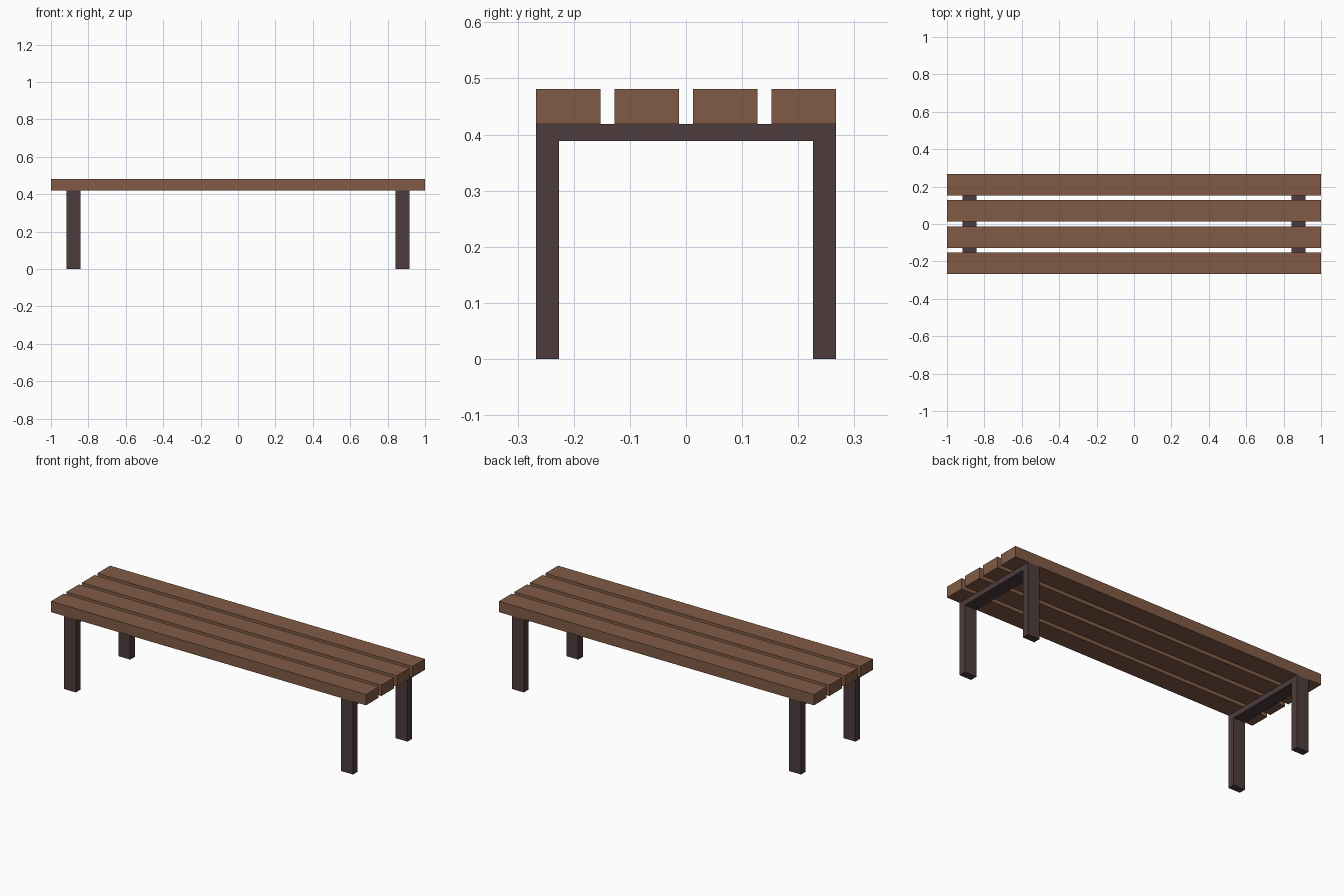
import bpy, bmesh

if "Cube" in bpy.data.objects:
    bpy.data.objects.remove(bpy.data.objects["Cube"])


def material(name, color):
    m = bpy.data.materials.new(name)
    m.diffuse_color = color
    m.use_nodes = True
    m.node_tree.nodes["Principled BSDF"].inputs["Base Color"].default_value = m.diffuse_color
    return m


def finish(name, bm, mat):
    bmesh.ops.recalc_face_normals(bm, faces=bm.faces)
    mesh = bpy.data.meshes.new(name)
    bm.to_mesh(mesh)
    bm.free()
    mesh.materials.append(mat)
    obj = bpy.data.objects.new(name, mesh)
    bpy.context.collection.objects.link(obj)
    return obj


def plank(name, y, mat):
    bm = bmesh.new()
    bmesh.ops.create_cube(bm, size=1)
    bmesh.ops.scale(bm, vec=(LENGTH, PLANK_W, TOP - SEAT_Z), verts=bm.verts)
    bmesh.ops.translate(bm, vec=(0, y, (TOP + SEAT_Z) / 2), verts=bm.verts)
    return finish(name, bm, mat)


def leg_frame(name, x, mat):
    # Upside-down U profile in the YZ plane, extruded along x
    o, i = HALF_D, HALF_D - LEG_T
    profile = [(-o, 0), (-i, 0), (-i, RAIL_Z), (i, RAIL_Z),
               (i, 0), (o, 0), (o, SEAT_Z), (-o, SEAT_Z)]
    bm = bmesh.new()
    face = bm.faces.new([bm.verts.new((x - LEG_W / 2, y, z)) for y, z in profile])
    ext = bmesh.ops.extrude_face_region(bm, geom=[face], use_keep_orig=True)
    verts = [v for v in ext["geom"] if isinstance(v, bmesh.types.BMVert)]
    bmesh.ops.translate(bm, vec=(LEG_W, 0, 0), verts=verts)
    return finish(name, bm, mat)


LENGTH, PLANK_W, PITCH = 2.0, 0.115, 0.14
HALF_D, SEAT_Z, TOP = 0.2675, 0.419, 0.481
LEG_W, LEG_T, RAIL_Z = 0.075, 0.0415, 0.388

wood = material("wood", (0.22, 0.105, 0.06, 1))
metal = material("dark_metal", (0.075, 0.045, 0.045, 1))

# Seat planks
for n in range(4):
    plank(f"seat_plank_{n + 1}", (n - 1.5) * PITCH, wood)

# Leg frames at both ends
for side, x in (("left", -0.88), ("right", 0.88)):
    leg_frame(f"{side}_leg_frame", x, metal)
